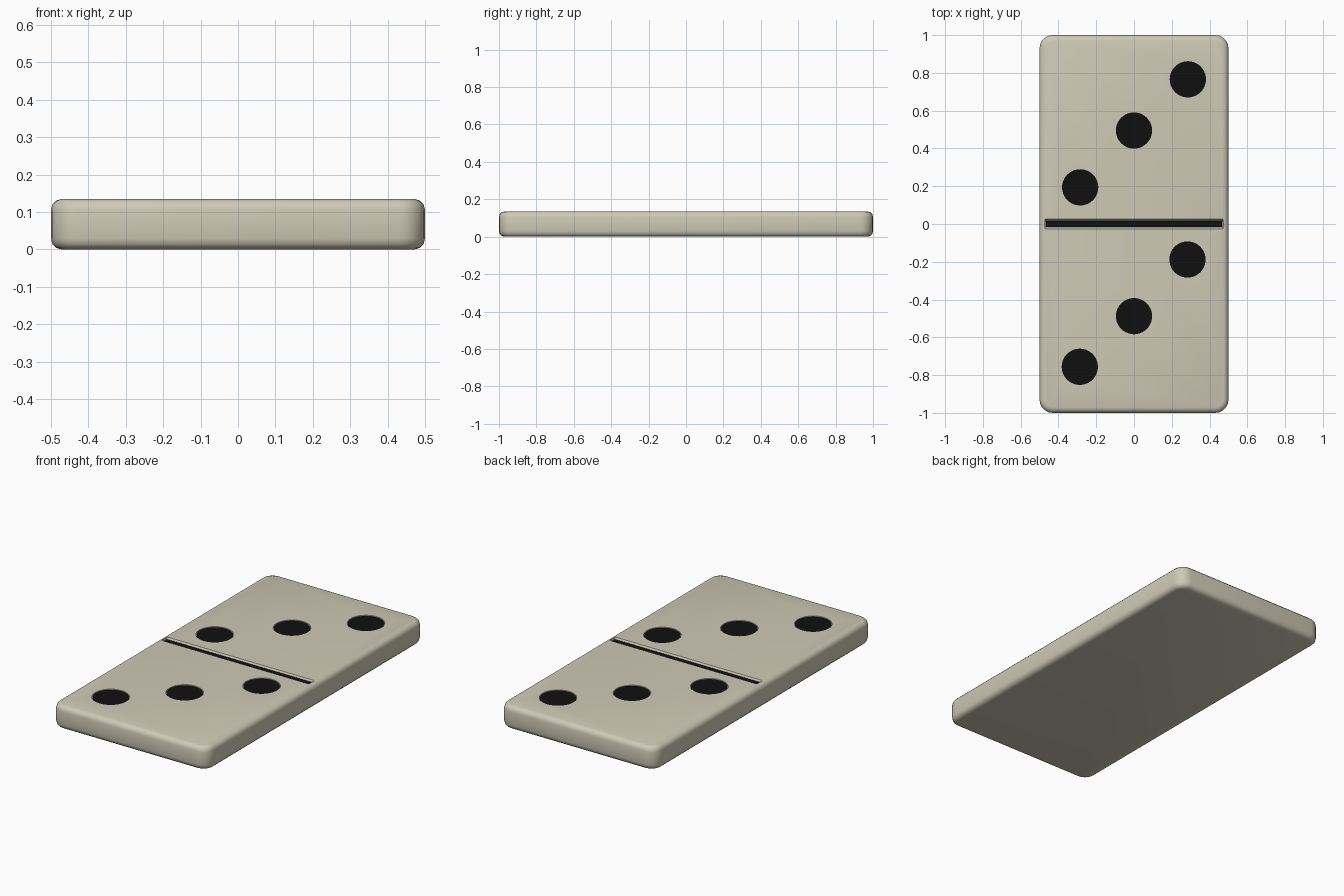
import bpy, bmesh, math
from mathutils import Matrix

if "Cube" in bpy.data.objects:
    bpy.data.objects.remove(bpy.data.objects["Cube"])

H = 0.135  # tile thickness
PIPS = [(0.285, 0.766), (0, 0.495), (-0.285, 0.194),
        (0.283, -0.188), (0, -0.488), (-0.287, -0.756)]


def material(name, color):
    m = bpy.data.materials.new(name)
    m.diffuse_color = color
    m.use_nodes = True
    m.node_tree.nodes["Principled BSDF"].inputs["Base Color"].default_value = m.diffuse_color
    return m


ivory = material("ivory", (0.62, 0.59, 0.47, 1))
black = material("black", (0.005, 0.005, 0.005, 1))


def finish(bm, name, mat):
    bmesh.ops.recalc_face_normals(bm, faces=bm.faces)
    me = bpy.data.meshes.new(name)
    bm.to_mesh(me)
    bm.free()
    me.materials.append(mat)
    ob = bpy.data.objects.new(name, me)
    bpy.context.collection.objects.link(ob)
    return ob


def add_box(bm, sx, sy, z0, z1):
    mat = Matrix.Translation((0, 0, (z0 + z1) / 2)) @ Matrix.Diagonal((sx, sy, z1 - z0, 1))
    return bmesh.ops.create_cube(bm, size=1, matrix=mat)["verts"]


def add_disc(bm, x, y, r, z0, z1):
    bmesh.ops.create_cone(bm, cap_ends=True, segments=40, radius1=r, radius2=r,
                          depth=z1 - z0, matrix=Matrix.Translation((x, y, (z0 + z1) / 2)))


# Tile body: rounded corners, then softened rims
bm = bmesh.new()
add_box(bm, 1, 2, 0, H)
upright = [e for e in bm.edges if abs(e.verts[0].co.z - e.verts[1].co.z) > 0.01]
bmesh.ops.bevel(bm, geom=upright, offset=0.07, segments=5, profile=0.5, affect='EDGES')
rims = [e for e in bm.edges if abs(e.verts[0].co.z - e.verts[1].co.z) < 1e-5]
bmesh.ops.bevel(bm, geom=rims, offset=0.029, segments=3, profile=0.5, affect='EDGES')
body = finish(bm, "tile_body", ivory)

# Recess cutter: shallow pip wells and a slanted-wall centre groove
bm = bmesh.new()
for x, y in PIPS:
    add_disc(bm, x, y, 0.099, H - 0.006, H + 0.02)
for v in add_box(bm, 0.94, 0.034, H - 0.014, H + 0.014):
    if v.co.z > H:
        v.co.y *= 2
        v.co.x *= 1.01
cutter = finish(bm, "recess_cutter", ivory)
cutter.hide_render = True

cut = body.modifiers.new("recesses", 'BOOLEAN')
cut.operation = 'DIFFERENCE'
cut.solver = 'EXACT'
cut.object = cutter
bpy.context.view_layer.objects.active = body
body.select_set(True)
bpy.ops.object.modifier_apply(modifier=cut.name)
bpy.data.objects.remove(cutter)
bpy.ops.object.shade_smooth_by_angle(angle=math.radians(35))

# Black pips seated in the wells
bm = bmesh.new()
for x, y in PIPS:
    add_disc(bm, x, y, 0.096, H - 0.008, H - 0.003)
finish(bm, "pips", black)

# Black divider line in the groove
bm = bmesh.new()
add_box(bm, 0.935, 0.034, H - 0.018, H - 0.009)
finish(bm, "divider", black)
